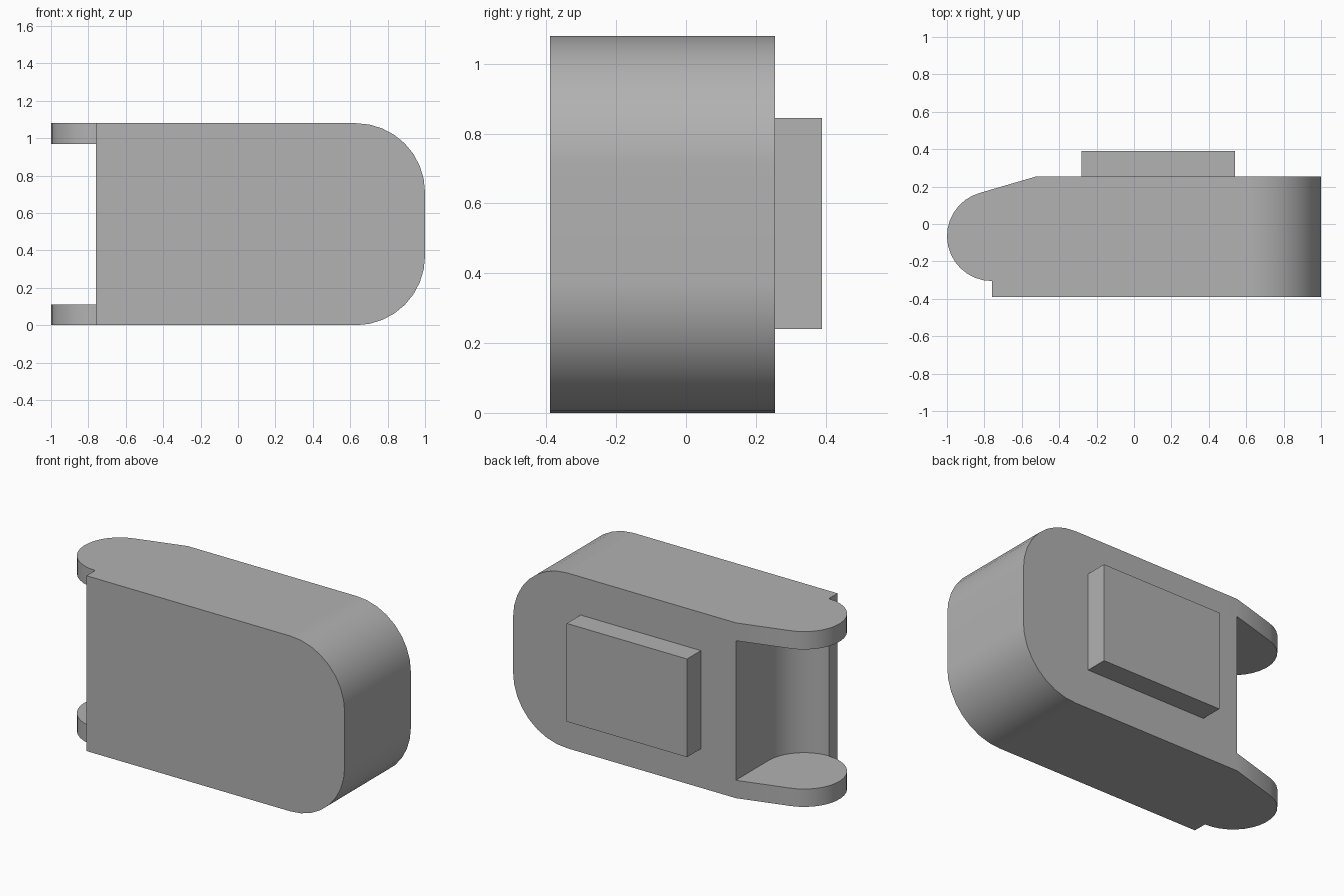
import bpy, bmesh
from math import radians, cos, sin
from mathutils import Vector

if "Cube" in bpy.data.objects:
    bpy.data.objects.remove(bpy.data.objects["Cube"], do_unlink=True)

HEIGHT, FRONT, BACK = 1.08, -0.39, 0.255
HINGE, HINGE_R = (-0.76, -0.065), 0.24
FLANGE = 0.11

grey = bpy.data.materials.new("plain grey")
grey.use_nodes = True
colour = (0.445, 0.445, 0.445, 1)
grey.diffuse_color = colour
grey.node_tree.nodes["Principled BSDF"].inputs["Base Color"].default_value = colour


def arc(centre, r, start, end, steps):
    angles = [radians(start + (end - start) * i / steps) for i in range(steps + 1)]
    return [(centre[0] + r * cos(a), centre[1] + r * sin(a)) for a in angles]


def prism(name, points, low, high, axis="z"):
    """Extrude an outline along z (points are x, y) or along y (points are x, z)."""
    bm = bmesh.new()
    place = (lambda u, v: (u, v, low)) if axis == "z" else (lambda u, v: (u, low, v))
    face = bm.faces.new([bm.verts.new(place(*p)) for p in points])
    step = Vector((0, 0, high - low)) if axis == "z" else Vector((0, high - low, 0))
    made = bmesh.ops.extrude_face_region(bm, geom=[face])["geom"]
    bmesh.ops.translate(bm, vec=step, verts=[v for v in made if isinstance(v, bmesh.types.BMVert)])
    bmesh.ops.recalc_face_normals(bm, faces=bm.faces[:])
    mesh = bpy.data.meshes.new(name)
    bm.to_mesh(mesh)
    bm.free()
    mesh.materials.append(grey)
    obj = bpy.data.objects.new(name, mesh)
    bpy.context.collection.objects.link(obj)
    return obj


def combine(obj, cutter, operation):
    bpy.context.view_layer.objects.active = obj
    mod = obj.modifiers.new(operation.lower(), "BOOLEAN")
    mod.operation, mod.solver, mod.object = operation, "EXACT", cutter
    bpy.ops.object.modifier_apply(modifier=mod.name)
    bpy.data.objects.remove(cutter, do_unlink=True)


# Body seen from above, with the rounded hinge end
plan = [(HINGE[0], FRONT), (1.2, FRONT), (1.2, BACK), (-0.52, BACK)]
plan += arc(HINGE, HINGE_R, 105, 270, 15)
body = prism("body", plan, -0.1, HEIGHT + 0.1)

# Front outline with two rounded corners
r = 0.37
outline = [(-1.2, 0)] + arc((1 - r, r), r, -90, 0, 8)
outline += arc((1 - r, HEIGHT - r), r, 0, 90, 8) + [(-1.2, HEIGHT)]
combine(body, prism("outline_cutter", outline, -1, 1, "y"), "INTERSECT")

# Hinge pocket between the two flanges
pocket_r = HINGE_R + 0.002
pocket = [(HINGE[0] + pocket_r, 0.5)] + arc(HINGE, pocket_r, 0, -90, 10)
pocket += [(-1.2, HINGE[1] - pocket_r), (-1.2, 0.5)]
combine(body, prism("pocket_cutter", pocket, FLANGE, HEIGHT - FLANGE), "DIFFERENCE")

# Smooth curved walls, crisp rims
bpy.ops.object.select_all(action="DESELECT")
body.select_set(True)
bpy.context.view_layer.objects.active = body
bpy.ops.object.shade_smooth_by_angle(angle=radians(30))
weighted = body.modifiers.new("weighted normals", "WEIGHTED_NORMAL")
weighted.keep_sharp = True

# Raised block on the back
block = [(-0.28, 0.24), (0.54, 0.24), (0.54, 0.845), (-0.28, 0.845)]
prism("back_block", block, BACK - 0.01, 0.39, "y")
